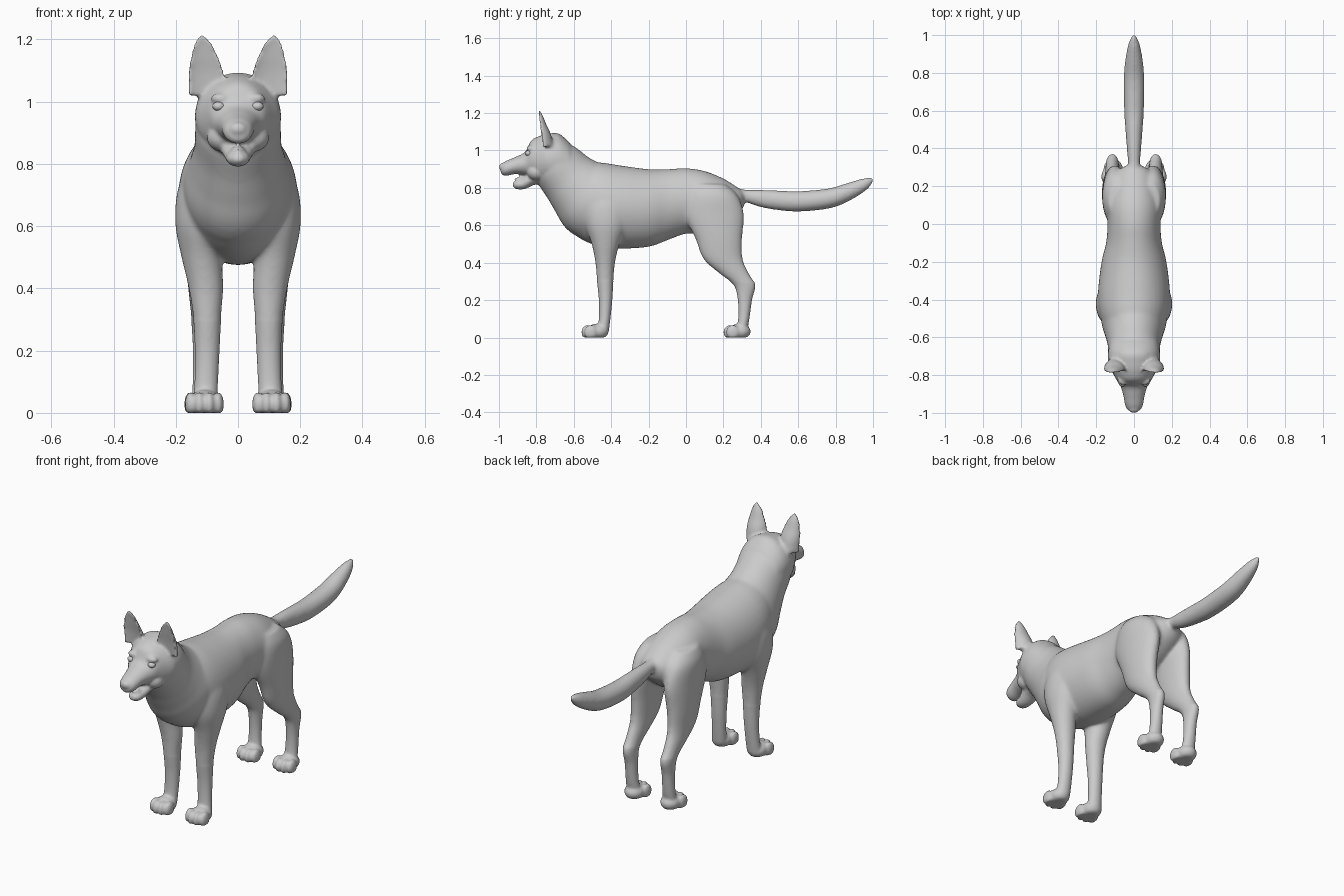
import bpy, bmesh, math
from mathutils import Vector, Matrix

coat = bpy.data.materials.new("plain grey")
coat.diffuse_color = (0.6, 0.6, 0.6, 1)
X, Y, Z = Vector((1, 0, 0)), Vector((0, 1, 0)), Vector((0, 0, 1))


def spline(rows, steps=5):
    """Catmull-Rom resampling of rows of numbers."""
    out = []
    for i in range(len(rows) - 1):
        p0, p1 = rows[max(i - 1, 0)], rows[i]
        p2, p3 = rows[i + 1], rows[min(i + 2, len(rows) - 1)]
        for k in range(steps):
            t = k / steps
            out.append([0.5 * (2 * b + (c - a) * t + (2 * a - 5 * b + 4 * c - d) * t * t
                               + (3 * b - a - 3 * c + d) * t ** 3)
                        for a, b, c, d in zip(p0, p1, p2, p3)])
    return out + [list(rows[-1])]


def tube(bm, rows, axis=None, cup=0, side=1, n=28):
    """Loft of ellipses; row = x, y, z, sideways radius, other radius."""
    pts = spline(rows)
    rings = []
    for i, (x, y, z, a, b) in enumerate(pts):
        t = axis or (Vector(pts[min(i + 1, len(pts) - 1)][:3])
                     - Vector(pts[max(i - 1, 0)][:3])).normalized()
        up = t.cross(X).normalized()
        ring = []
        for k in range(n):
            s = math.sin(2 * math.pi * k / n)
            if cup and s < 0:
                s *= -cup
            p = Vector((x, y, z)) + X * a * math.cos(2 * math.pi * k / n) + up * b * s
            ring.append(bm.verts.new((p.x * side, p.y, p.z)))
        rings.append(ring)
    for r, q in zip(rings, rings[1:]):
        for k in range(n):
            bm.faces.new((r[k], r[(k + 1) % n], q[(k + 1) % n], q[k]))
    bm.faces.new(rings[0])
    bm.faces.new(rings[-1])


def ball(bm, centre, radii):
    m = Matrix.Translation(centre) @ Matrix.Diagonal((*radii, 1))
    bmesh.ops.create_uvsphere(bm, u_segments=24, v_segments=16, radius=1, matrix=m)


def paw(bm, x, y, side):
    ball(bm, (x * side, y, 0.032), (0.052, 0.06, 0.042))
    for dx, dy in ((-0.044, -0.035), (-0.016, -0.05), (0.016, -0.05), (0.044, -0.035)):
        ball(bm, ((x + dx) * side, y + dy, 0.028), (0.0185, 0.036, 0.039))


def finish(bm, name):
    bmesh.ops.recalc_face_normals(bm, faces=bm.faces)
    me = bpy.data.meshes.new(name)
    bm.to_mesh(me)
    bm.free()
    ob = bpy.data.objects.new(name, me)
    bpy.context.collection.objects.link(ob)
    me.materials.append(coat)
    me.polygons.foreach_set("use_smooth", [True] * len(me.polygons))
    return ob


bm = bmesh.new()

# Torso: y, top, bottom, half width
torso = [(.31, .78, .70, .04), (.28, .80, .66, .085), (.2, .85, .60, .12), (.1, .89, .555, .145),
         (0, .905, .555, .14), (-.1, .90, .52, .148), (-.2, .90, .485, .172),
         (-.35, .92, .475, .19), (-.45, .935, .485, .187), (-.53, .935, .51, .165),
         (-.6, .89, .555, .13), (-.65, .82, .63, .07)]
tube(bm, [(0, y, (t + b) / 2, w, (t - b) / 2) for y, t, b, w in torso], Y, n=40)

# Neck
tube(bm, [(0, -.42, .70, .17, .20), (0, -.50, .735, .175, .21), (0, -.57, .795, .155, .18),
          (0, -.63, .855, .14, .155), (0, -.69, .92, .137, .14), (0, -.72, .95, .12, .12)], n=40)

# Head and muzzle
tube(bm, [(0, -.62, .93, .125, .11), (0, -.68, .95, .138, .14), (0, -.74, .952, .136, .136),
          (0, -.79, .948, .112, .127), (0, -.83, .952, .09, .098), (0, -.86, .93, .071, .063),
          (0, -.91, .92, .056, .046), (0, -.96, .905, .047, .040), (0, -.983, .90, .034, .03),
          (0, -.99, .90, .015, .015)], Y, n=36)
# Nose, lower jaw and tongue
ball(bm, (0, -.976, .912), (.031, .024, .023))
tube(bm, [(0, -.76, .86, .065, .04), (0, -.82, .848, .056, .033), (0, -.87, .822, .041, .029),
          (0, -.905, .818, .034, .024), (0, -.925, .823, .014, .012)])
ball(bm, (0, -.875, .847), (.022, .045, .010))

# Tail
tube(bm, [(0, .2, .79, .03, .035), (0, .29, .765, .030, .029), (0, .395, .745, .038, .046),
          (0, .5, .733, .046, .053), (0, .61, .728, .053, .055), (0, .77, .745, .055, .053),
          (0, .88, .785, .045, .045), (0, .96, .824, .028, .031), (0, 1.0, .85, .008, .01)])

for s in (-1, 1):
    # Ears, hollow at the front
    tube(bm, [(.10, -.775, 1.02, .06, .07), (.103, -.78, 1.09, .058, .056),
              (.107, -.785, 1.14, .046, .038), (.111, -.789, 1.18, .031, .026),
              (.115, -.792, 1.208, .015, .014), (.115, -.793, 1.222, .004, .005)], Z, .3, s)
    # Brow and cheek
    ball(bm, (.055 * s, -.828, 1.01), (.032, .025, .018))
    ball(bm, (.05 * s, -.80, .885), (.05, .05, .045))
    # Front leg
    tube(bm, [(.10, -.42, .80, .05, .09), (.115, -.42, .72, .078, .12), (.12, -.425, .61, .082, .115),
              (.116, -.43, .5, .066, .075), (.103, -.432, .4, .056, .053), (.099, -.432, .3, .045, .044),
              (.099, -.43, .2, .04, .036), (.102, -.435, .1, .038, .031),
              (.106, -.445, .03, .04, .032)], Z, 0, s)
    paw(bm, .108, -.474, s)
    # Hind leg
    tube(bm, [(.085, .12, .82, .05, .09), (.095, .14, .76, .07, .135), (.10, .15, .66, .069, .16),
              (.11, .175, .53, .059, .126), (.113, .198, .42, .049, .106), (.115, .26, .34, .039, .079),
              (.115, .313, .28, .034, .058), (.113, .315, .2, .032, .038), (.112, .309, .1, .034, .03),
              (.11, .295, .03, .04, .03)], Z, 0, s)
    paw(bm, .11, .286, s)

# Flat soles
for v in bm.verts:
    v.co.z = max(v.co.z, 0)
body = finish(bm, "dog_body")

# Fuse the parts into one skin
bpy.context.view_layer.objects.active = body
body.select_set(True)
rm = body.modifiers.new("fuse", 'REMESH')
rm.mode, rm.voxel_size, rm.use_smooth_shade = 'VOXEL', 0.007, True
bpy.ops.object.modifier_apply(modifier="fuse")

# Blend the joints strongly, the face and paws only lightly
group = body.vertex_groups.new(name="blend")
group.add([v.index for v in body.data.vertices if v.co.z > 0.3 and v.co.y > -0.74
           and v.co.z < 1.07], 1, 'REPLACE')
for name, reps, vg in (("blend", 22, "blend"), ("soften", 3, "")):
    sm = body.modifiers.new(name, 'SMOOTH')
    sm.factor, sm.iterations, sm.vertex_group = 0.5, reps, vg
    bpy.ops.object.modifier_apply(modifier=name)
body.data.materials.clear()
body.data.materials.append(coat)

# Eyes
for s, name in ((-1, "eye_right"), (1, "eye_left")):
    bm = bmesh.new()
    ball(bm, (.062 * s, -.842, .985), (.02, .018, .015))
    finish(bm, name)
